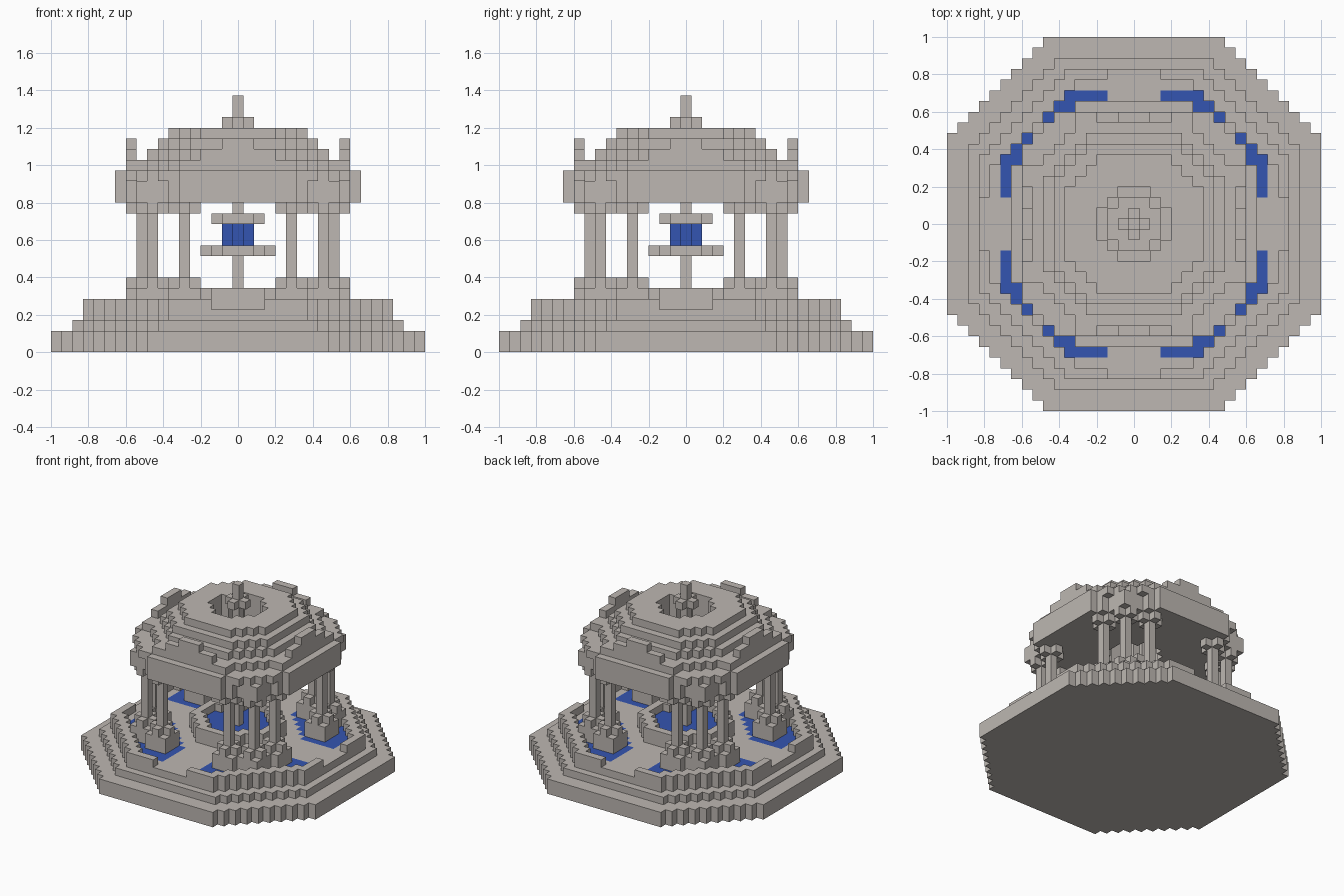
import bpy, bmesh
from mathutils import Vector

cube = bpy.data.objects.get("Cube")
if cube:
    bpy.data.objects.remove(cube)

U = 2 / 35          # edge of one block
R = range(-17, 18)


def material(name, rgb):
    m = bpy.data.materials.new(name)
    m.use_nodes = True
    m.diffuse_color = (*rgb, 1)
    node = next(n for n in m.node_tree.nodes if n.type == 'BSDF_PRINCIPLED')
    node.inputs["Base Color"].default_value = (*rgb, 1)
    node.inputs["Roughness"].default_value = 0.8
    return m


STONE = material("warm grey stone", (0.51, 0.475, 0.445))
WATER = material("blue water", (0.034, 0.09, 0.44))


def octagon(half, total):
    """Blocks of a stepped octagon: half width and diagonal limit."""
    return {(x, y) for x in R for y in R
            if max(abs(x), abs(y)) <= half and abs(x) + abs(y) <= total}


def layers(plan, low, high):
    """Stack a flat plan from layer low to layer high inclusive."""
    return {(x, y, z) for x, y in plan for z in range(low, high + 1)}


def part(name, blocks, mat):
    """Mesh the outer skin of a set of blocks."""
    bm = bmesh.new()
    verts = {}

    def corner(p):
        key = tuple(round(2 * c) for c in p)
        if key not in verts:
            verts[key] = bm.verts.new(p * U)
        return verts[key]

    for b in blocks:
        centre = Vector(b) + Vector((0, 0, 0.5))
        for axis in range(3):
            for sign in (-1, 1):
                n = Vector((0, 0, 0))
                n[axis] = sign
                if tuple(int(v + c) for v, c in zip(b, n)) in blocks:
                    continue
                s = Vector((0, 0, 0))
                s[(axis + 1) % 3] = 1
                t = n.cross(s)
                bm.faces.new([corner(centre + (n + a * s + c * t) / 2)
                              for a, c in ((-1, -1), (1, -1), (1, 1), (-1, 1))])
    # Merge neighbouring flat squares into larger faces
    bmesh.ops.dissolve_limit(bm, angle_limit=0.01, verts=bm.verts, edges=bm.edges)
    bmesh.ops.triangulate(bm, faces=[f for f in bm.faces if len(f.verts) > 4])
    mesh = bpy.data.meshes.new(name)
    bm.to_mesh(mesh)
    bm.free()
    mesh.materials.append(mat)
    obj = bpy.data.objects.new(name, mesh)
    bpy.context.collection.objects.link(obj)
    return obj


def square(x, y):
    return {(x + a, y + b) for a in (-1, 0, 1) for b in (-1, 0, 1)}


def plus(x, y):
    return {(x, y), (x + 1, y), (x - 1, y), (x, y + 1), (x, y - 1)}


paths = {(x, y) for x in R for y in R if min(abs(x), abs(y)) <= 2}

# Stepped platform with sunken pools and a low rim
pools = octagon(12, 18) - paths - octagon(7, 10)
part("platform", layers(octagon(17, 25), 0, 1) | layers(octagon(15, 22), 2, 2)
     | layers(octagon(14, 20) - pools, 3, 3)
     | layers(octagon(14, 20) - octagon(13, 18) - paths, 4, 4), STONE)
part("pool_water", layers(pools, 3, 3), WATER)

# Four corner groups of three columns
for side_x, side_name in ((-1, "right"), (1, "left")):
    for side_y, end_name in ((-1, "front"), (1, "back")):
        base, shafts, capital = set(), set(), set()
        for cx, cy in ((9, 5), (8, 8), (5, 9)):
            x, y = cx * side_x, cy * side_y
            base |= layers(square(x, y), 4, 5) | layers(plus(x, y), 6, 6)
            shafts |= layers({(x, y)}, 7, 12)
            capital |= layers(plus(x, y), 13, 13) | layers(square(x, y), 14, 15)
        tag = f"{end_name}_{side_name}"
        part(f"column_base_{tag}", base, STONE)
        part(f"columns_{tag}", shafts, STONE)
        part(f"capitals_{tag}", capital, STONE)

# Central fountain
part("fountain_basin", layers(octagon(5, 7) - octagon(4, 5), 4, 5), STONE)
part("basin_water", layers(octagon(4, 5), 4, 4), WATER)
part("fountain_spindle", layers({(0, 0)}, 5, 23) | layers(plus(0, 0), 21, 21), STONE)
part("lower_bowl", layers(octagon(3, 4), 9, 9), STONE)
part("falling_water", layers(plus(0, 0), 10, 11), WATER)
part("upper_bowl", layers(octagon(2, 3), 12, 12), STONE)

# Stepped dome with an open eye
dome = set()
for half, total, low, high in ((10, 15, 14, 15), (10, 17, 16, 16), (9, 14, 17, 17),
                               (8, 12, 18, 18), (7, 11, 19, 19), (6, 9, 20, 20)):
    dome |= layers(octagon(half, total) - octagon(3, 4), low, high)
part("dome", dome, STONE)

# Frieze panels and stepped pediments on the four sides
for name, turn in (("front", lambda x, y: (x, -y)), ("back", lambda x, y: (x, y)),
                   ("left", lambda x, y: (y, x)), ("right", lambda x, y: (-y, x))):
    def strip(half, depth):
        return {turn(x, depth) for x in range(-half, half + 1)}
    part(f"frieze_{name}", layers(strip(5, 11), 14, 16), STONE)
    part(f"pediment_{name}", layers(strip(5, 10), 17, 17)
         | layers(strip(3, 10), 18, 18) | layers(strip(1, 10), 19, 19), STONE)
